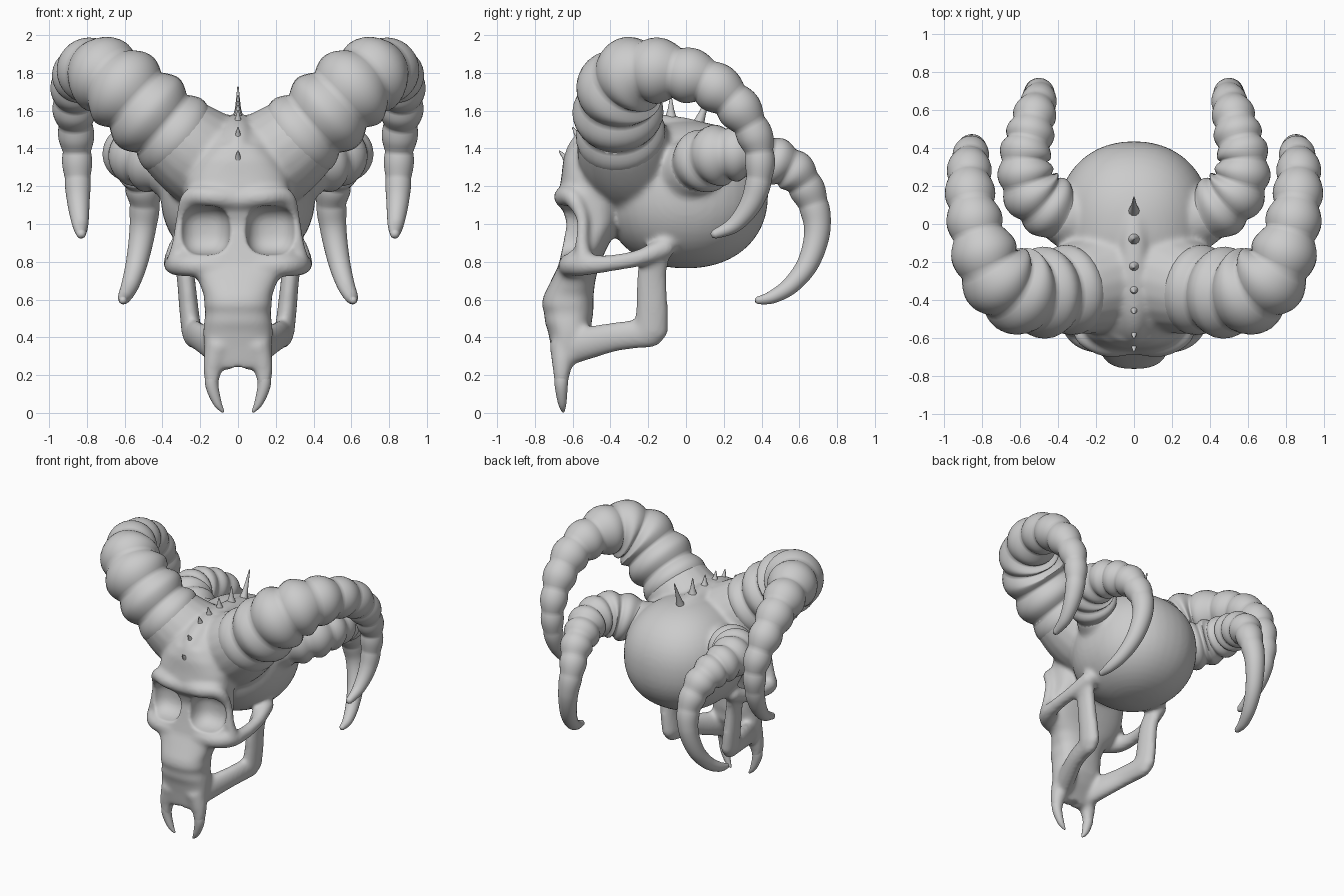
import bpy, bmesh, math
from mathutils import Vector


def spow(v, e):
    return math.copysign(abs(v) ** e, v)


def catmull(pts, t):
    i = min(int(t), len(pts) - 2)
    f = t - i
    p = [pts[max(0, min(len(pts) - 1, i + k))] for k in (-1, 0, 1, 2)]
    return [0.5 * (2 * b + (c - a) * f + (2 * a - 5 * b + 4 * c - d) * f * f
                   + (3 * b - a - 3 * c + d) * f ** 3) for a, b, c, d in zip(*p)]


def skin(bm, rings):
    """Bridge rings of points and cap both ends."""
    vs = [[bm.verts.new(p) for p in r] for r in rings]
    n = len(vs[0])
    for a, b in zip(vs, vs[1:]):
        for k in range(n):
            bm.faces.new((a[k], a[(k + 1) % n], b[(k + 1) % n], b[k]))
    bm.faces.new(vs[0][::-1])
    bm.faces.new(vs[-1])


def tube(bm, pts, s=1, aspect=1.0, ribs=0.0, fade=9, steps=5, sides=20):
    """Sweep a round section along (x, y, z, radius) points, optionally ribbed."""
    pts = [(p[0] * s,) + tuple(p[1:]) for p in pts]
    m = (len(pts) - 1) * steps
    samp = [catmull(pts, i / steps) for i in range(m + 1)]
    rings, nrm = [], Vector((1, 0, 0))
    for i, (x, y, z, r) in enumerate(samp):
        c = Vector((x, y, z))
        tan = (Vector(samp[min(i + 1, m)][:3]) - Vector(samp[max(i - 1, 0)][:3])).normalized()
        nrm = nrm - tan * nrm.dot(tan)
        if nrm.length < 0.05:
            nrm = tan.orthogonal()
        nrm.normalize()
        b = tan.cross(nrm)
        t = i / steps
        amp = 0.17 * min(1, max(0, (fade - t) / 2), 0.3 + t / 2) if ribs else 0
        r = max(r, 0.004) * (1 + amp * (abs(math.sin(math.pi * ribs * t)) - 0.7))
        rings.append([c + nrm * (math.cos(a) * r * aspect) + b * (math.sin(a) * r)
                      for a in (2 * math.pi * k / sides for k in range(sides))])
    # rounded tip
    rings.append([c + (p - c) * 0.5 + tan * r * 0.7 for p in rings[-1]])
    skin(bm, rings)


def blob(bm, c, rad, e=1.0):
    """Ellipsoid; e below 1 makes it boxier."""
    v = bmesh.ops.create_uvsphere(bm, u_segments=40, v_segments=24, radius=1)['verts']
    for q in v:
        q.co = Vector([c[k] + rad[k] * spow(q.co[k], e) for k in range(3)])


def finish(bm, name):
    bmesh.ops.recalc_face_normals(bm, faces=bm.faces)
    for f in bm.faces:
        f.smooth = True
    me = bpy.data.meshes.new(name)
    bm.to_mesh(me)
    bm.free()
    ob = bpy.data.objects.new(name, me)
    bpy.context.collection.objects.link(ob)
    return ob


# Skull: cranium and forehead
bm = bmesh.new()
blob(bm, (0, 0.0, 1.155), (0.41, 0.435, 0.39), 0.92)
blob(bm, (0, -0.31, 1.27), (0.31, 0.34, 0.28), 0.95)
tube(bm, [(0, -0.59, 1.28, .07), (0, -0.55, 1.4, .075), (0, -0.42, 1.48, .085),
          (0, -0.2, 1.5, .085), (0, 0.05, 1.47, .08), (0, 0.2, 1.4, .06)])

# Face and muzzle loft: z, half width, front y, back y
sections = [(1.42, .15, -.62, -.3), (1.34, .22, -.65, -.3), (1.25, .27, -.66, -.3),
            (1.16, .28, -.675, -.33), (1.0, .285, -.63, -.35), (.87, .31, -.655, -.42),
            (.78, .28, -.675, -.46), (.70, .21, -.715, -.48), (.62, .18, -.755, -.49),
            (.57, .18, -.765, -.49), (.53, .172, -.75, -.49), (.48, .18, -.748, -.5),
            (.43, .185, -.73, -.5), (.35, .18, -.715, -.54), (.28, .17, -.705, -.59),
            (.23, .155, -.695, -.62)]
rings = []
for z, w, yf, yb in sections:
    rings.append([(w * spow(math.cos(a), .8), (yf + yb) / 2 + (yb - yf) / 2 * spow(math.sin(a), .8), z)
                  for a in (2 * math.pi * k / 32 for k in range(32))])
skin(bm, rings)

for s in (1, -1):
    # horn root blends
    tube(bm, [(0.05, -.24, 1.27, .27), (.2, -.31, 1.36, .262), (.33, -.345, 1.46, .235),
              (.4, -.35, 1.53, .2)], s)
    tube(bm, [(0.2, 0, 1.22, .21), (.32, .03, 1.28, .175), (.4, .06, 1.31, .15)], s)
    # brow and outer eye rim
    tube(bm, [(0, -.625, 1.13, .06), (.14, -.645, 1.145, .055), (.25, -.60, 1.14, .05),
              (.295, -.55, 1.03, .035), (.315, -.55, .9, .036), (.33, -.54, .8, .05)], s)
    # cheekbone and arch
    tube(bm, [(.1, -.62, .77, .06), (.24, -.61, .78, .06), (.32, -.54, .785, .06),
              (.35, -.42, .79, .046), (.345, -.25, .82, .046), (.31, -.1, .88, .058)], s)
    # jaw upright and jaw bar
    tube(bm, [(.31, -.15, .87, .075), (.28, -.18, .74, .08), (.26, -.18, .55, .086),
              (.245, -.185, .42, .09)], s, .6)
    tube(bm, [(.245, -.18, .425, .08), (.21, -.36, .405, .078), (.15, -.52, .37, .088),
              (.11, -.62, .34, .09)], s, .65)
    # fang roots
    tube(bm, [(.10, -.65, .36, .075), (.13, -.655, .26, .056), (.138, -.66, .18, .042),
              (.132, -.66, .12, .032)], s)
skull = finish(bm, "skull")

# Cutters: eye sockets, nose hole, palate arch
bm = bmesh.new()
for s in (1, -1):
    blob(bm, (.177 * s, -.68, .967), (.137, .175, .132), .75)
    tube(bm, [(.012, -.74, .93, .014), (.018, -.71, .89, .024), (.02, -.68, .86, .014)], s)
blob(bm, (0, -.65, .16), (.075, .2, .085), .9)
cut = finish(bm, "socket_cutter")
cut.hide_render = True
cut.hide_viewport = True


def remesh(ob, size):
    m = ob.modifiers.new("Remesh", 'REMESH')
    m.mode = 'VOXEL'
    m.voxel_size = size
    m.use_smooth_shade = True


def smooth(ob, n):
    m = ob.modifiers.new("Smooth", 'SMOOTH')
    m.factor = 0.5
    m.iterations = n


remesh(skull, 0.012)
smooth(skull, 14)
b = skull.modifiers.new("Sockets", 'BOOLEAN')
b.operation = 'DIFFERENCE'
b.solver = 'EXACT'
b.object = cut
remesh(skull, 0.011)
smooth(skull, 5)

# Horns and fangs, mirrored
front = [(.12, -.27, 1.31, .21), (.29, -.335, 1.435, .225), (.46, -.36, 1.58, .23), (.62, -.345, 1.725, .218),
         (.745, -.24, 1.805, .188), (.82, -.05, 1.80, .15), (.857, .13, 1.74, .13),
         (.865, .28, 1.61, .113), (.855, .375, 1.44, .088), (.85, .39, 1.27, .073),
         (.845, .35, 1.12, .06), (.835, .26, 1.0, .043), (.83, .15, .945, .024)]
rear = [(.28, .01, 1.26, .14), (.43, .08, 1.325, .163), (.54, .18, 1.365, .155), (.575, .32, 1.37, .135),
        (.55, .45, 1.34, .125), (.52, .58, 1.27, .108), (.495, .665, 1.13, .085),
        (.505, .695, .97, .07), (.535, .65, .80, .058), (.57, .56, .68, .047),
        (.60, .46, .615, .035), (.61, .38, .595, .02)]
fang = [(.12, -.655, .25, .035), (.138, -.66, .19, .037), (.135, -.66, .13, .033),
        (.108, -.655, .05, .022), (.08, -.65, .008, .008)]
for s, side in ((1, "right"), (-1, "left")):
    for name, pts, kw in (("front_horn", front, dict(ribs=1.2, fade=10, steps=12, sides=32)),
                          ("rear_horn", rear, dict(ribs=1.3, fade=7, steps=12, sides=28)),
                          ("fang", fang, {})):
        bm = bmesh.new()
        tube(bm, pts, s, **kw)
        finish(bm, name + "_" + side)

# Crest spikes: base y, base z, tip y, tip z
bm = bmesh.new()
for y, z, ty, tz in [(-.61, 1.32, -.67, 1.385), (-.55, 1.43, -.60, 1.51), (-.44, 1.51, -.47, 1.60),
                     (-.34, 1.54, -.36, 1.63), (-.22, 1.55, -.23, 1.65), (-.08, 1.54, -.08, 1.68),
                     (.05, 1.49, .14, 1.725)]:
    tube(bm, [(0, y, z, .04), (0, y * .55 + ty * .45, z * .55 + tz * .45, .018), (0, ty, tz, .004)], sides=12)
finish(bm, "crest_spikes")
